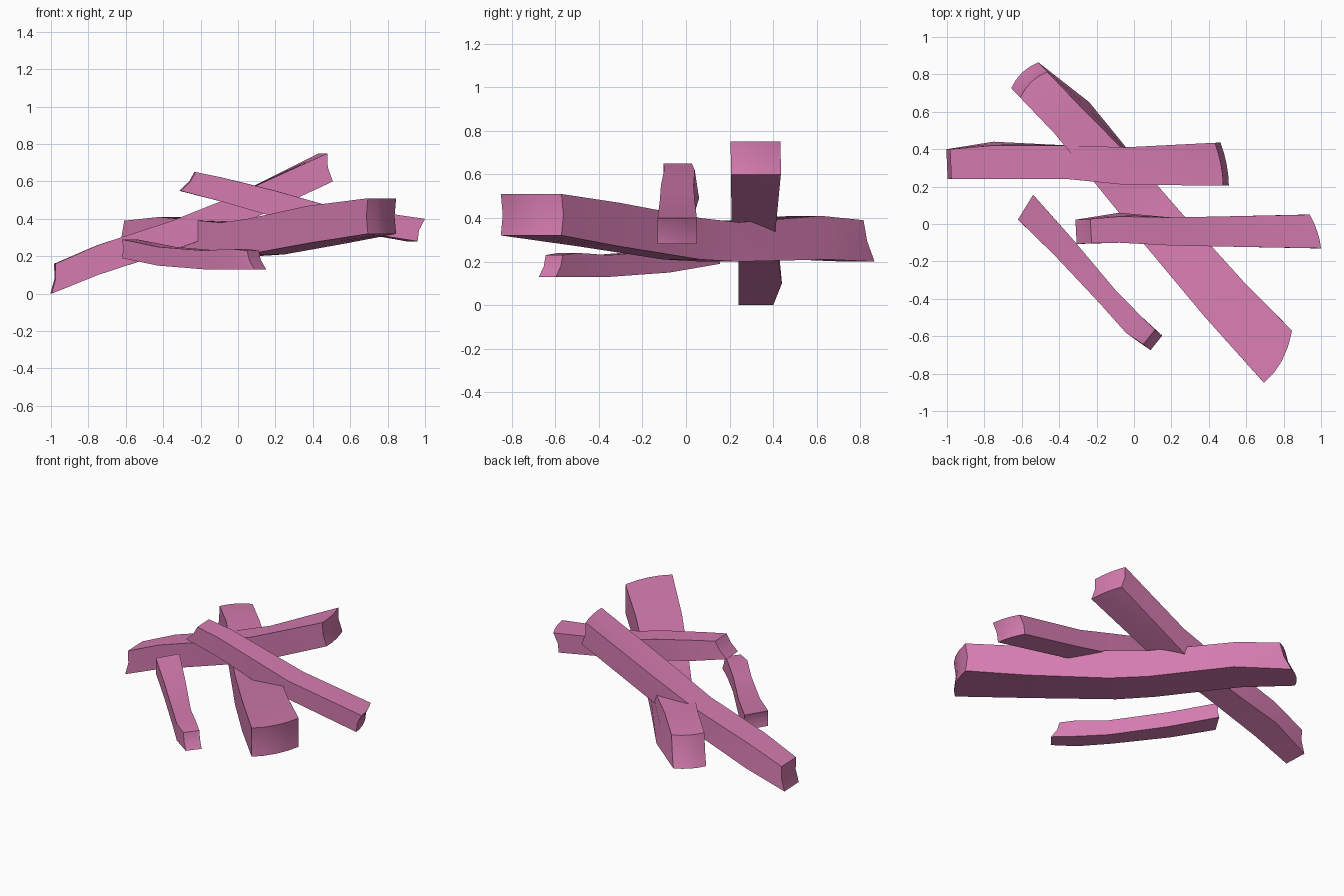
import bpy
import bmesh
import math
from mathutils import Vector

cube = bpy.data.objects.get("Cube")
if cube:
    bpy.data.objects.remove(cube, do_unlink=True)

# One flat pink for every beam
pink = bpy.data.materials.new("pink")
pink.use_nodes = True
colour = (0.66, 0.2, 0.43, 1.0)
pink.diffuse_color = colour
pink.node_tree.nodes["Principled BSDF"].inputs["Base Color"].default_value = colour

COLUMNS = (-1, -0.5, 0, 0.5, 1)
ROWS = (-1, 0, 1)
DISH = 0.012


def end_offset(shape, u, v):
    """Outward shift of an end face: skew across, bulge in the middle, lean upward."""
    skew, bulge, lean = shape
    return skew * u + bulge * (1 - u * u) + lean * v / 2 - DISH * (1 - v * v)


def add_beam(name, stations, start, finish):
    """Loft a rectangular beam; a station is x, y, bottom, top, width, lower flare."""
    bm = bmesh.new()
    centres = [Vector((s[0], s[1], 0)) for s in stations]
    last = len(stations) - 1
    grid = {}
    for i, (x, y, bottom, top, width, flare) in enumerate(stations):
        along = (centres[min(i + 1, last)] - centres[max(i - 1, 0)]).normalized()
        across = Vector((-along.y, along.x, 0))
        for c, u in enumerate(COLUMNS):
            for r, v in enumerate(ROWS):
                if 0 < i < last and 0 < c < len(COLUMNS) - 1 and r == 1:
                    continue
                p = centres[i] + across * (u * width / 2)
                p.z = bottom + (top - bottom) * (v + 1) / 2
                if u == 1:
                    p += across * (flare * (1 - v) / 2)
                if i == 0:
                    p -= along * end_offset(start, u, v)
                elif i == last:
                    p += along * end_offset(finish, u, v)
                grid[i, c, r] = bm.verts.new(p)

    def quad(*keys):
        bm.faces.new([grid[k] for k in keys])

    right, upper = len(COLUMNS) - 1, len(ROWS) - 1
    # Long sides
    for i in range(last):
        for r in (0, upper):
            for c in range(right):
                quad((i, c, r), (i + 1, c, r), (i + 1, c + 1, r), (i, c + 1, r))
        for c in (0, right):
            for r in range(upper):
                quad((i, c, r), (i + 1, c, r), (i + 1, c, r + 1), (i, c, r + 1))
    # Sawn ends
    for i in (0, last):
        for c in range(right):
            for r in range(upper):
                quad((i, c, r), (i, c + 1, r), (i, c + 1, r + 1), (i, c, r + 1))
    bmesh.ops.recalc_face_normals(bm, faces=bm.faces)

    mesh = bpy.data.meshes.new(name)
    bm.to_mesh(mesh)
    bm.free()
    mesh.materials.append(pink)
    beam = bpy.data.objects.new(name, mesh)
    bpy.context.collection.objects.link(beam)
    bpy.ops.object.select_all(action="DESELECT")
    beam.select_set(True)
    bpy.context.view_layer.objects.active = beam
    bpy.ops.object.shade_smooth_by_angle(angle=math.radians(35))


# Wide beam running from the back to the front
add_beam("wide_beam", [
    (-0.56, 0.77, 0.2, 0.39, 0.2, 0),
    (-0.35, 0.55, 0.21, 0.41, 0.2, 0.05),
    (0, 0.16, 0.2, 0.38, 0.25, 0),
    (0.15, -0.02, 0.21, 0.4, 0.26, 0),
    (0.48, -0.4, 0.27, 0.47, 0.28, 0),
    (0.77, -0.71, 0.32, 0.51, 0.3, 0),
], start=(0, 0.02, -0.07), finish=(-0.05, 0.03, 0))

# Steep beam resting on the ground at one end
add_beam("leaning_beam", [
    (-0.99, 0.32, 0, 0.16, 0.16, 0),
    (-0.75, 0.33, 0.1, 0.26, 0.18, 0.02),
    (-0.35, 0.33, 0.23, 0.39, 0.18, 0),
    (-0.05, 0.31, 0.34, 0.51, 0.2, 0),
    (0.47, 0.32, 0.6, 0.75, 0.23, 0),
], start=(0, 0, -0.02), finish=(-0.02, 0.01, -0.03))

# Slim beam lying across the top
add_beam("top_beam", [
    (-0.27, -0.04, 0.55, 0.65, 0.13, 0),
    (-0.08, -0.03, 0.49, 0.62, 0.14, 0.02),
    (0.2, -0.04, 0.41, 0.55, 0.15, 0),
    (0.45, -0.04, 0.36, 0.48, 0.16, 0),
    (0.95, -0.04, 0.28, 0.4, 0.18, 0),
], start=(0, 0, -0.08), finish=(-0.03, 0.01, 0.04))

# Short loose beam beside the pile
add_beam("short_beam", [
    (-0.58, 0.09, 0.19, 0.29, 0.15, 0),
    (-0.38, -0.12, 0.15, 0.25, 0.13, 0),
    (-0.14, -0.39, 0.13, 0.23, 0.11, 0),
    (0, -0.54, 0.13, 0.24, 0.12, 0),
    (0.1, -0.62, 0.13, 0.23, 0.1, 0),
], start=(0.02, 0, 0), finish=(0, 0, -0.05))
